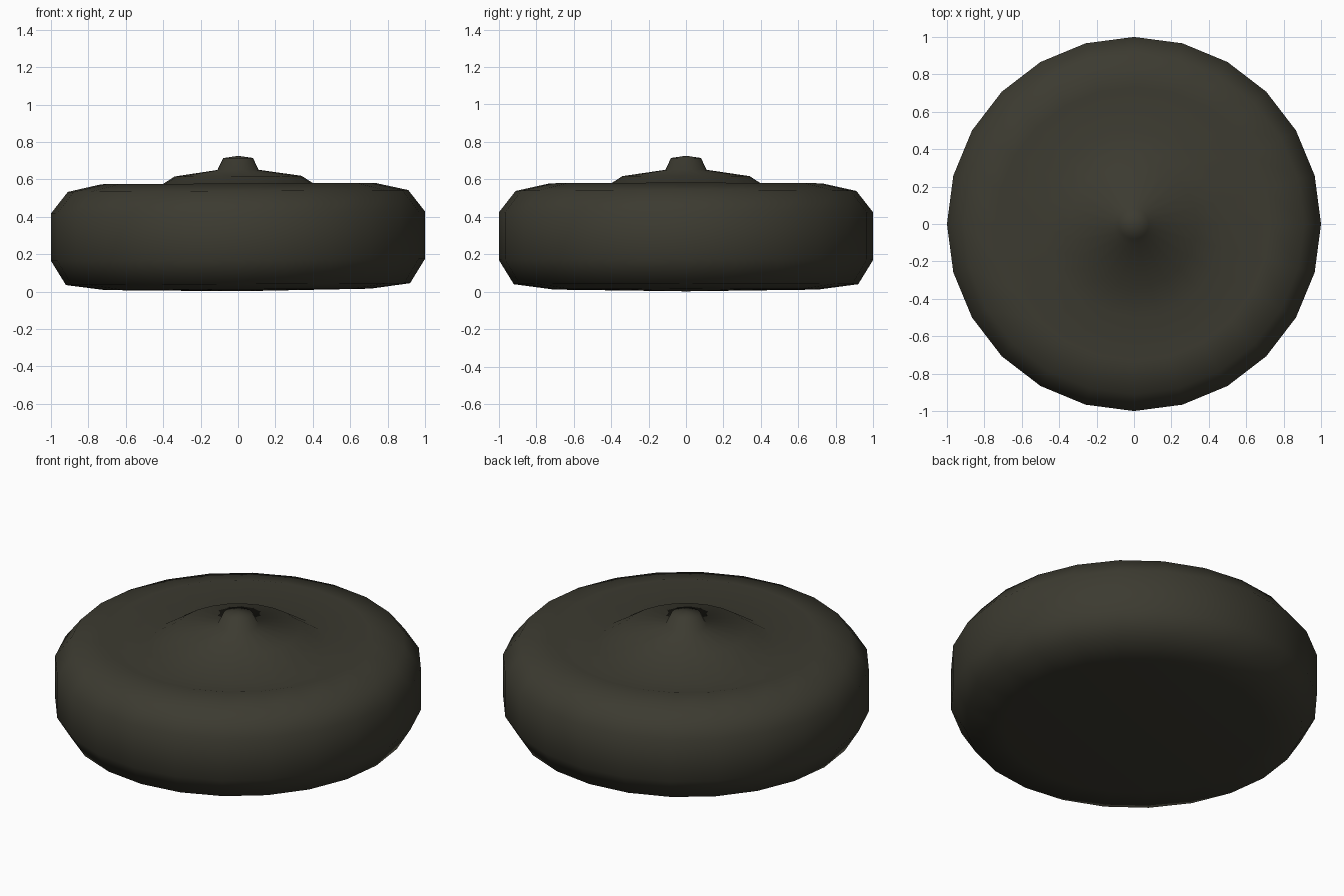
import bpy, bmesh, math
from mathutils import Matrix

if "Cube" in bpy.data.objects:
    bpy.data.objects.remove(bpy.data.objects["Cube"])

SIDES = 24
# outline from bottom centre to top centre: (radius, height)
PROFILE = [(0, 0.002), (0.71, 0.012), (0.92, 0.04), (1.0, 0.17), (1.0, 0.423),
           (0.91, 0.538), (0.73, 0.578), (0.49, 0.52), (0.34, 0.617),
           (0.11, 0.651), (0.08, 0.714), (0, 0.726)]

paint = bpy.data.materials.new("dark olive")
paint.diffuse_color = (0.045, 0.043, 0.030, 1)
paint.use_nodes = True
paint.node_tree.nodes["Principled BSDF"].inputs["Base Color"].default_value = paint.diffuse_color


def lathe(name, profile, mat):
    bm = bmesh.new()
    rings = []
    for r, z in profile:
        if r == 0:
            rings.append([bm.verts.new((0, 0, z))] * SIDES)
        else:
            rings.append([bm.verts.new((r * math.cos(math.tau * i / SIDES),
                                        r * math.sin(math.tau * i / SIDES), z))
                          for i in range(SIDES)])
    for a, b in zip(rings, rings[1:]):
        for i in range(SIDES):
            j = (i + 1) % SIDES
            bm.faces.new(list(dict.fromkeys((a[i], a[j], b[j], b[i]))))
    bmesh.ops.recalc_face_normals(bm, faces=bm.faces)
    # very slight lean, lower on the left
    bmesh.ops.transform(bm, verts=bm.verts,
                        matrix=Matrix.Shear('XY', 4, (0, 0)))
    for v in bm.verts:
        v.co.z += 0.0055 * v.co.x
    for f in bm.faces:
        f.smooth = True
    me = bpy.data.meshes.new(name)
    bm.to_mesh(me)
    bm.free()
    me.materials.append(mat)
    ob = bpy.data.objects.new(name, me)
    bpy.context.collection.objects.link(ob)
    return ob


# round body with dished top and central button
lathe("round_body", PROFILE, paint)
